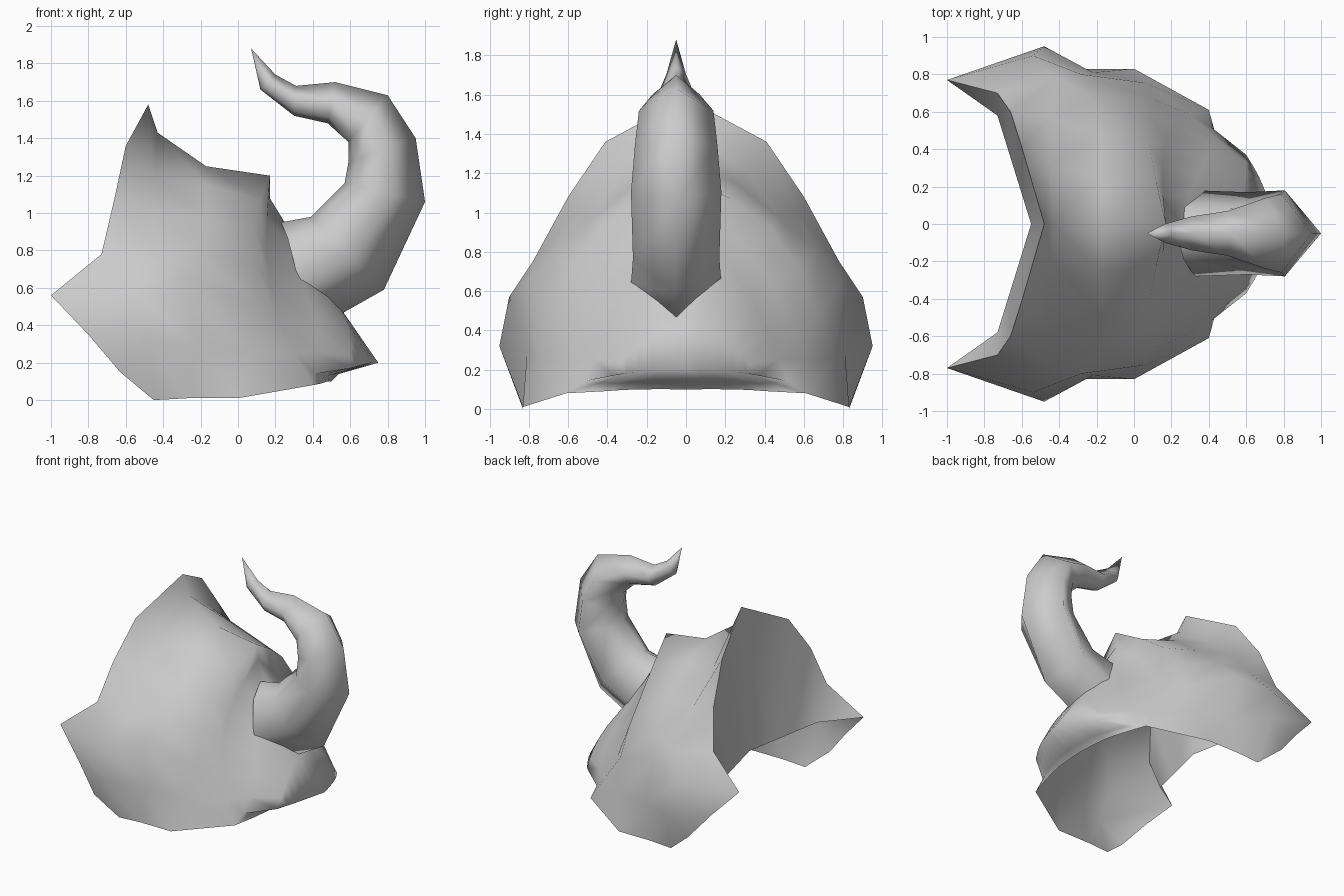
import bpy
import bmesh
from mathutils import Vector

default_cube = bpy.data.objects.get("Cube")
if default_cube:
    bpy.data.objects.remove(default_cube, do_unlink=True)

HORN_CENTRE_Y = -.05
ROWS = 7


def make_material(name, value):
    material = bpy.data.materials.new(name)
    material.use_nodes = True
    colour = (value, value, value, 1)
    material.diffuse_color = colour
    shader = material.node_tree.nodes["Principled BSDF"]
    shader.inputs["Base Color"].default_value = colour
    shader.inputs["Roughness"].default_value = .7
    return material


def resample(points, count):
    """Spread a short profile over an even number of rows with a smooth spline."""
    points = [Vector(point) for point in points]
    if len(points) == count:
        return points
    last = len(points) - 1
    result = []
    for row in range(count):
        place = row * last / (count - 1)
        index = min(int(place), last - 1)
        t = place - index
        start, end = points[index], points[index + 1]
        before = points[index - 1] if index > 0 else start * 2 - end
        after = points[index + 2] if index + 2 <= last else end * 2 - start
        slope_in, slope_out = (end - before) / 2, (after - start) / 2
        bend = (end - start) * 3 - slope_in * 2 - slope_out
        twist = (start - end) * 2 + slope_in + slope_out
        result.append(start + slope_in * t + bend * t ** 2 + twist * t ** 3)
    return result


def loft(name, ribs, material, closed=False, mirrored=False):
    """Skin a row of ribs with quads, optionally as a tube or a mirrored half."""
    bm = bmesh.new()
    rows = [[bm.verts.new(point) for point in rib] for rib in ribs]
    for first, second in zip(rows, rows[1:]):
        size = len(first)
        for i in range(size if closed else size - 1):
            j = (i + 1) % size
            bm.faces.new((first[i], first[j], second[j], second[i]))
    # Points that coincide, such as a pointed tip, become one
    bmesh.ops.remove_doubles(bm, verts=bm.verts, dist=.001)
    bmesh.ops.recalc_face_normals(bm, faces=bm.faces)
    mesh = bpy.data.meshes.new(name)
    bm.to_mesh(mesh)
    bm.free()
    mesh.materials.append(material)
    item = bpy.data.objects.new(name, mesh)
    bpy.context.collection.objects.link(item)
    if mirrored:
        mirror = item.modifiers.new("Mirror", "MIRROR")
        mirror.use_axis = (False, True, False)
        mirror.use_clip = True
    bpy.ops.object.select_all(action="DESELECT")
    item.select_set(True)
    bpy.context.view_layer.objects.active = item
    bpy.ops.object.shade_smooth_by_angle(angle=3)


hide_grey = make_material("light grey", .6)

# Hood: half ribs from the ridge down to the lower edge, back to front
rear_rim = [(-.48, 0, 1.58), (-.6, .41, 1.36), (-.66, .6, 1.08), (-.73, .7, .78),
            (-1, .77, .56), (-.8, .83, .35), (-.63, .88, .15)]
cheek = [(-.43, 0, 1.43), (-.45, .32, 1.2), (-.45, .56, 1), (-.41, .78, .75),
         (-.54, .9, .57), (-.48, .95, .32), (-.45, .83, 0)]
flank = [(-.17, 0, 1.25), (-.17, .25, 1.15), (-.17, .48, .97), (-.22, .67, .8),
         (-.28, .8, .65), (-.22, .81, .28), (-.27, .83, .01)]
brow = [(.17, 0, 1.2), (.08, .43, .92), (.1, .67, .5), (0, .83, .01)]
hollow = [(.17, 0, 1.08), (.15, .32, .81), (.22, .54, .42), (.4, .61, .08)]
bridge = [(.25, 0, .95), (.33, .25, .68), (.42, .42, .38), (.41, .52, .14)]
snout = [(.57, 0, .46), (.58, .15, .42), (.6, .28, .3), (.6, .37, .17)]
lip = [(.75, 0, .2), (.72, .12, .2), (.67, .25, .19), snout[-1]]
under_lip = [(.54, 0, .14), (.52, .2, .14), (.48, .36, .13), bridge[-1]]
lower_edge = [(.5, 0, .1), (.48, .25, .1), (.45, .42, .09), hollow[-1]]
hood_ribs = [rear_rim, cheek, flank, brow, hollow, bridge, snout, lip, under_lip, lower_edge]
loft("hood", [resample(rib, ROWS) for rib in hood_ribs], hide_grey, mirrored=True)

# Wall closing the back of the hood, from the rim down to a straight lower edge
wall_middle, wall_corner = Vector((-.55, 0, .47)), Vector((-.73, .58, .52))
wall_edge = [wall_middle.lerp(wall_corner, min(i / 3, 1)) for i in range(5)]
loft("rear_wall", [rear_rim[:5], wall_edge], hide_grey, mirrored=True)

# Horn: outer point, inner point and half width of each six-sided ring
horn_rings = [
    ((.55, .46), (.23, .95), .23),
    ((.78, .59), (.39, .98), .22),
    ((1, 1.06), (.57, 1.16), .23),
    ((.95, 1.4), (.59, 1.27), .21),
    ((.8, 1.63), (.59, 1.38), .19),
    ((.52, 1.7), (.48, 1.48), .12),
    ((.31, 1.68), (.3, 1.52), .09),
    ((.2, 1.74), (.12, 1.66), .05),
    ((.07, 1.88), (.07, 1.88), 0),
]


def horn_ring(outer, inner, width, setback):
    steps = [(0, 0), (.45, 1), (.85, .6), (1, 0), (.85, -.6), (.45, -1)]
    ring = []
    for along, side in steps:
        spot = Vector(outer).lerp(Vector(inner), along)
        back = setback * abs(side) * (1 - along)
        ring.append(Vector((spot.x - back, HORN_CENTRE_Y + side * width, spot.y - back / 2)))
    return ring


# Only the base ring is swept back at its sides
tube = [horn_ring(*ring, .15 if ring is horn_rings[0] else 0) for ring in horn_rings]
loft("horn", tube, hide_grey, closed=True)
